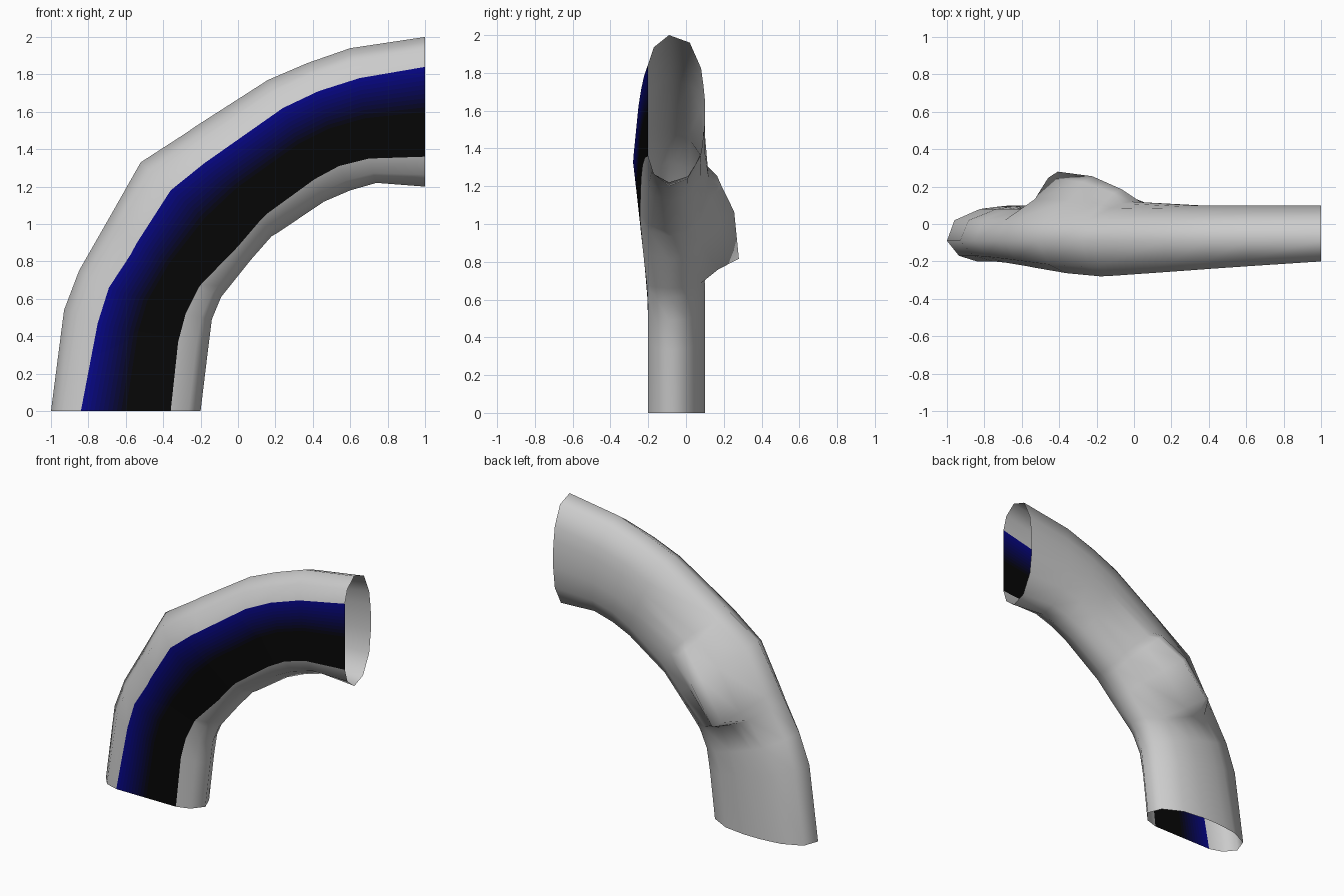
import bpy, math

if "Cube" in bpy.data.objects:
    bpy.data.objects.remove(bpy.data.objects["Cube"])

# Stations along the bend: outer edge, panel outer edge, panel inner edge,
# inner edge (x, z each), front depth at outer and inner side, back bump height
STATIONS = [
    ((-1, 0), (-.84, 0), (-.36, 0), (-.2, 0), -.2, -.2, 0),
    ((-.93, .54), (-.75, .47), (-.32, .37), (-.16, .33), -.2, -.2, 0),
    ((-.85, .75), (-.69, .66), (-.28, .52), (-.14, .49), -.206, -.2, 0),
    ((-.73, .96), (-.575, .835), (-.21, .66), (-.09, .61), -.225, -.206, 0),
    ((-.69, 1.03), (-.54, .9), (-.195, .68), (-.05, .66), -.232, -.208, .18),
    ((-.52, 1.33), (-.36, 1.18), (0, .88), (.07, .81), -.263, -.23, .155),
    ((-.28, 1.485), (-.18, 1.325), (.12, 1.02), (.18, .935), -.28, -.243, .085),
    ((-.23, 1.52), (-.13, 1.36), (.155, 1.055), (.215, .955), -.278, -.244, .02),
    ((.16, 1.77), (.24, 1.62), (.41, 1.24), (.46, 1.12), -.252, -.238, 0),
    ((.37, 1.86), (.43, 1.71), (.54, 1.31), (.6, 1.18), -.238, -.23, 0),
    ((.6, 1.94), (.65, 1.78), (.7, 1.35), (.74, 1.22), -.223, -.218, 0),
    ((1, 2), (1, 1.84), (1, 1.36), (1, 1.2), -.2, -.2, 0),
]
# Cross-section: position across the tube, depth, share of the bump
SHELL = [(.2, -.2, 0), (.08, -.17, 0), (0, -.09, 0), (.05, .02, 0),
         (.22, .08, .3), (.34, .093, .85), (.43, .1, 1), (.58, .1, .4),
         (.78, .08, 0), (.95, .01, 0), (1, -.09, 0), (.92, -.17, 0),
         (.8, -.2, 0)]
BANDS = 10
PANEL = [(.2 + .3 * i / BANDS, -.2, 0) for i in range(BANDS + 1)] + [(.8, -.2, 0)]


def across(station, t):
    knots = (0, .2, .8, 1)
    k = 0 if t < .2 else (1 if t < .8 else 2)
    f = (t - knots[k]) / (knots[k + 1] - knots[k])
    a, b = station[k], station[k + 1]
    return a[0] + (b[0] - a[0]) * f, a[1] + (b[1] - a[1]) * f


def sweep(name, profile):
    verts, faces = [], []
    n = len(profile)
    for st in STATIONS:
        for t, y, w in profile:
            x, z = across(st, t)
            f = min(1, max(0, (t - .2) / .6))
            front = st[4] + (st[5] - st[4]) * f
            # only the front half is pushed forward
            push = max(0, (-.09 - y) / .11)
            verts.append((x, y + (front + .2) * push + w * st[6], z))
    for s in range(len(STATIONS) - 1):
        for i in range(n - 1):
            a = s * n + i
            faces.append((a, a + n, a + n + 1, a + 1))
    mesh = bpy.data.meshes.new(name)
    mesh.from_pydata(verts, [], faces)
    # first face lies on the front / outer side, so it must point forward
    if mesh.polygons[0].normal.y > 0:
        mesh.flip_normals()
    obj = bpy.data.objects.new(name, mesh)
    bpy.context.collection.objects.link(obj)
    bpy.ops.object.select_all(action='DESELECT')
    obj.select_set(True)
    bpy.context.view_layer.objects.active = obj
    bpy.ops.object.shade_smooth()
    return obj


# Curved tube with open ends and a fold on its back
sweep("bent_tube", SHELL)

# Front panel fading from blue to black
panel = sweep("front_panel", PANEL)
for i in range(BANDS + 1):
    mat = bpy.data.materials.new("panel_shade_%d" % i)
    blue = .002 + .26 * (1 - i / BANDS) ** 1.7
    mat.diffuse_color = (.002, .002, blue, 1)
    mat.use_nodes = True
    mat.node_tree.nodes["Principled BSDF"].inputs["Base Color"].default_value = mat.diffuse_color
    panel.data.materials.append(mat)
for poly in panel.data.polygons:
    poly.material_index = poly.index % (BANDS + 1)
